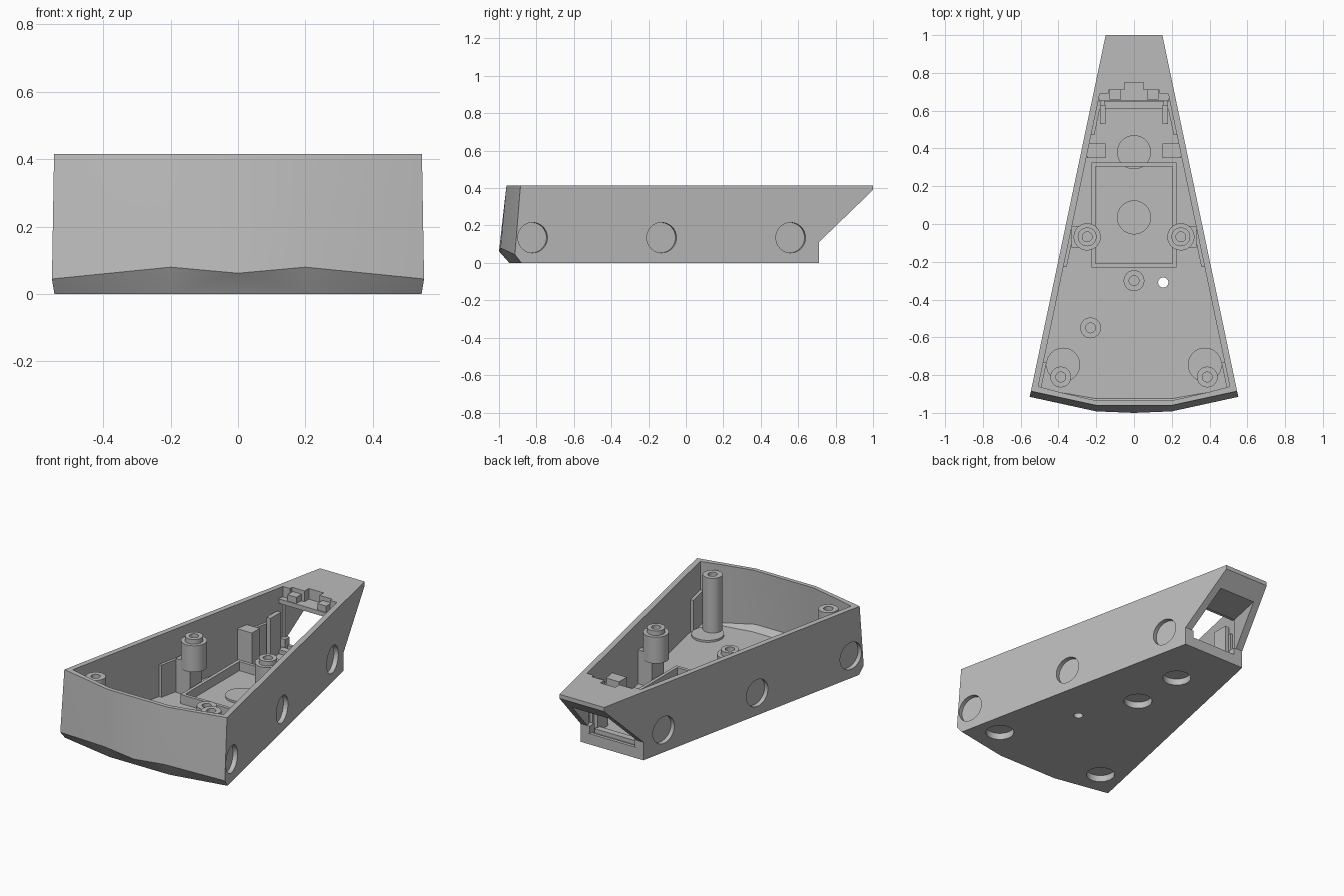
import bpy, bmesh, math
from mathutils import Vector, Matrix

if "Cube" in bpy.data.objects:
    bpy.data.objects.remove(bpy.data.objects["Cube"])

grey = bpy.data.materials.new("plastic_grey")
grey.diffuse_color = (0.5, 0.5, 0.5, 1)
grey.use_nodes = True
grey.node_tree.nodes["Principled BSDF"].inputs["Base Color"].default_value = grey.diffuse_color


def finish(name, bm):
    bmesh.ops.recalc_face_normals(bm, faces=bm.faces)
    me = bpy.data.meshes.new(name)
    bm.to_mesh(me)
    bm.free()
    ob = bpy.data.objects.new(name, me)
    bpy.context.collection.objects.link(ob)
    me.materials.append(grey)
    return ob


def hull(name, pts):
    bm = bmesh.new()
    for p in pts:
        bm.verts.new(p)
    bmesh.ops.convex_hull(bm, input=bm.verts)
    bmesh.ops.dissolve_limit(bm, angle_limit=0.01, verts=bm.verts, edges=bm.edges)
    return finish(name, bm)


def box(name, x0, x1, y0, y1, z0, z1):
    return hull(name, [(x, y, z) for x in (x0, x1) for y in (y0, y1) for z in (z0, z1)])


def mirrored(pts):
    return pts + [(-x, y, z) for x, y, z in pts if x]


def disc(name, centre, axis, r, depth):
    bm = bmesh.new()
    rot = Vector((0, 0, 1)).rotation_difference(Vector(axis)).to_matrix().to_4x4()
    bmesh.ops.create_cone(bm, cap_ends=True, segments=40, radius1=r, radius2=r,
                          depth=depth, matrix=Matrix.Translation(centre) @ rot)
    return finish(name, bm)


def cut(ob, cutter):
    m = ob.modifiers.new("cut", 'BOOLEAN')
    m.operation, m.solver, m.object = 'DIFFERENCE', 'EXACT', cutter
    bpy.context.view_layer.objects.active = ob
    bpy.ops.object.modifier_apply(modifier=m.name)
    bpy.data.objects.remove(cutter)


def smooth(ob):
    bpy.ops.object.select_all(action='DESELECT')
    ob.select_set(True)
    bpy.context.view_layer.objects.active = ob
    bpy.ops.object.shade_smooth_by_angle(angle=math.radians(25))


def post(name, x, y, z0, z1, r, hole):
    """Round screw post with a blind hole in its top."""
    depth = min(0.1, (z1 - z0) * 0.8)
    prof = [(0, z0), (r, z0), (r, z1), (hole, z1), (hole, z1 - depth), (0, z1 - depth)]
    bm = bmesh.new()
    vs = [bm.verts.new((x + px, y, pz)) for px, pz in prof]
    es = [bm.edges.new(p) for p in zip(vs, vs[1:])]
    bmesh.ops.spin(bm, geom=vs + es, cent=(x, y, 0), axis=(0, 0, 1),
                   angle=math.tau, steps=32)
    bmesh.ops.remove_doubles(bm, verts=bm.verts, dist=1e-4)
    smooth(finish(name, bm))


TOP, FLOOR, K = 0.415, 0.045, 0.21


def side(y):
    return 0.15 + (1 - y) * K


# Tapered shell with a leaning, faceted front
shell = hull("shell", mirrored([
    (side(-0.88), -0.88, 0), (side(-0.915), -0.915, 0.045), (side(-0.885), -0.885, TOP),
    (0.2, -0.945, 0), (0.2, -0.992, 0.08), (0.2, -0.96, TOP),
    (0, -0.945, 0), (0, -1, 0.062),
    (0.15, 1, 0), (0.15, 1, TOP)]))
# Slanted rear underside
cut(shell, hull("rear_slope_upper", [(x, y, z) for x in (-1, 1) for y, z in
                                    ((0.71, -0.1), (0.71, 0.11), (1.0, 0.39), (1.3, 0.39), (1.3, -0.1))]))
# Open interior
W = 0.034
cut(shell, hull("interior", mirrored([
    (side(-0.87) - W, -0.87, FLOOR), (side(-0.855) - W, -0.855, 0.6),
    (0.2, -0.952, 0.08), (0.2, -0.925, FLOOR), (0.2, -0.925, TOP + 0.01), (0.2, -0.925, 0.6),
    (side(0.69) - W, 0.69, FLOOR), (side(0.69) - W, 0.69, 0.6)])))
# Rear window below the top plate
cut(shell, hull("window", mirrored([(side(y) - 0.046, y, z)
                                    for y in (0.66, 1.1) for z in (0.065, 0.31)])))
# Stepped notch in the plate edge
cut(shell, box("notch_wide", -0.135, 0.135, 0.65, 0.71, 0.35, 0.5))
cut(shell, box("notch_narrow", -0.05, 0.05, 0.65, 0.75, 0.35, 0.5))
# Round pockets under the floor and in the sides, and a small through hole
floor_spots = [(0, 0.38), (0, 0.035), (0.375, -0.745), (-0.375, -0.745)]
for x, y in floor_spots:
    cut(shell, disc("pocket", (x, y, 0), (0, 0, 1), 0.08, 0.08))
for s in (-1, 1):
    for y in (-0.82, -0.13, 0.56):
        cut(shell, disc("pocket", (s * side(y), y, 0.135), (s, K, 0), 0.081, 0.054))
cut(shell, disc("pinhole", (0.155, -0.31, 0), (0, 0, 1), 0.027, 0.3))
smooth(shell)

# Raised pads over the floor pockets
for x, y in floor_spots:
    smooth(disc("floor_pad", (x, y, 0.05), (0, 0, 1), 0.09, 0.014))

# Battery tray rim
tray = box("battery_tray", -0.225, 0.225, -0.23, 0.325, 0.04, 0.1)
cut(tray, box("tray_hollow", -0.205, 0.205, -0.21, 0.305, 0.0, 0.2))

# Low centre posts
post("low_post", 0, -0.30, 0.04, 0.12, 0.055, 0.026)
post("low_post", -0.23, -0.55, 0.04, 0.12, 0.055, 0.026)

for s in (-1, 1):
    # Tall corner posts
    post("corner_post", s * 0.388, -0.81, 0.04, 0.388, 0.055, 0.026)
    # Middle posts on blocks tied to the wall
    post("middle_post_collar", s * 0.248, -0.068, 0.2, 0.36, 0.072, 0.05)
    post("middle_post", s * 0.248, -0.068, 0.2, 0.388, 0.05, 0.026)
    box("middle_post_block", s * 0.235, s * 0.33, -0.125, -0.01, 0.04, 0.25)
    # Backing plates behind the side pockets
    for y, half in ((-0.80, 0.07), (-0.13, 0.095), (0.56, 0.09)):
        hull("side_backing", [(s * (side(yy) - d), yy, z) for yy in (y - half, y + half)
                              for d in (0.03, 0.051) for z in (0.04, 0.24)])
    # Wall blocks and rear guide fins
    box("wall_block", s * 0.152, s * 0.25, 0.35, 0.425, 0.04, 0.27)
    box("guide_fin", s * 0.152, s * 0.18, 0.53, 0.63, 0.04, 0.29)
    # Clip tabs on the rear ledge
    box("clip_tab", s * 0.07, s * 0.13, 0.66, 0.712, 0.33, 0.39)
    # Feet beside the rear sill
    box("sill_foot", s * 0.15, s * 0.205, 0.665, 0.709, 0.01, 0.11)

# Ledge under the plate edge and rear sill
box("rear_ledge", -0.185, 0.185, 0.655, 0.70, 0.325, 0.352)
box("rear_sill", -0.16, 0.16, 0.61, 0.65, 0.04, 0.07)
